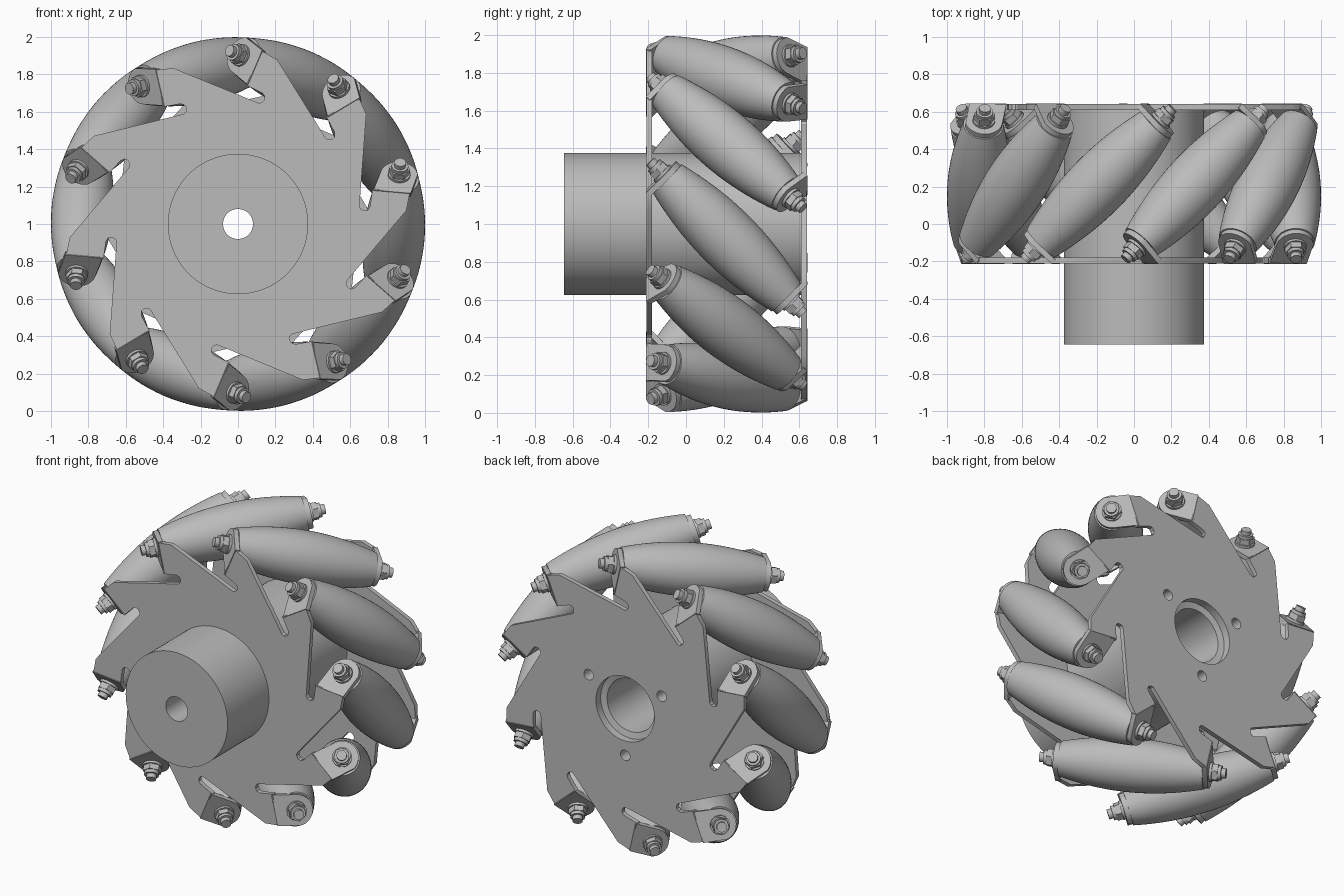
import bpy, bmesh, math
from mathutils import Matrix, Vector

if "Cube" in bpy.data.objects:
    bpy.data.objects.remove(bpy.data.objects["Cube"], do_unlink=True)

COUNT = 10
STEP = 2 * math.pi / COUNT
PHASE = math.radians(23)
MID_Y = 0.215        # middle plane of the wheel
ORBIT = 0.835        # distance of roller centres from the axle
HALF = 0.445         # half length of a roller
PLATE = 0.03         # sheet thickness

grey = bpy.data.materials.new("plain_grey")
grey.use_nodes = True
grey.diffuse_color = (0.5, 0.5, 0.5, 1)
grey.node_tree.nodes["Principled BSDF"].inputs["Base Color"].default_value = (0.5, 0.5, 0.5, 1)
parts = []


def add(name, mesh, matrix):
    ob = bpy.data.objects.new(name, mesh)
    bpy.context.collection.objects.link(ob)
    ob.matrix_world = matrix
    parts.append(ob)
    return ob


def to_mesh(bm, name):
    bmesh.ops.remove_doubles(bm, verts=bm.verts, dist=1e-5)
    bmesh.ops.recalc_face_normals(bm, faces=bm.faces)
    mesh = bpy.data.meshes.new(name)
    bm.to_mesh(mesh)
    bm.free()
    mesh.materials.append(grey)
    return mesh


def lathe(name, profile, segments=64, closed=False):
    """Spin (radius, height) points about local z."""
    bm = bmesh.new()
    vs = [bm.verts.new((r, 0, h)) for r, h in profile]
    loop = vs + vs[:1] if closed else vs
    edges = [bm.edges.new(pair) for pair in zip(loop, loop[1:])]
    bmesh.ops.spin(bm, geom=vs + edges, cent=(0, 0, 0), axis=(0, 0, 1),
                   angle=2 * math.pi, steps=segments)
    return to_mesh(bm, name)


def sheet(name, outline, z0, z1):
    """Extrude a flat outline between two heights."""
    bm = bmesh.new()
    face = bm.faces.new([bm.verts.new((x, y, z0)) for x, y in outline])
    top = bmesh.ops.extrude_face_region(bm, geom=[face])
    bmesh.ops.translate(bm, vec=(0, 0, z1 - z0),
                        verts=[g for g in top["geom"] if isinstance(g, bmesh.types.BMVert)])
    return to_mesh(bm, name)


def stack(name, steps, z, segments):
    """Cylinders of (radius, height) piled up from height z."""
    bm = bmesh.new()
    for r, h in steps:
        bmesh.ops.create_cone(bm, cap_ends=True, segments=segments, radius1=r, radius2=r,
                              depth=h, matrix=Matrix.Translation((0, 0, z + h / 2)))
        z += h
    mesh = bpy.data.meshes.new(name)
    bm.to_mesh(mesh)
    bm.free()
    mesh.materials.append(grey)
    return mesh


def frame(k):
    return Matrix.Translation((0, MID_Y, 1)) @ Matrix.Rotation(PHASE + k * STEP, 4, "Y")


# Frame of a roller end: x along the tab, y towards the axle, z out along the roller axis
q, inward, out = Vector((-1, 1, 0)).normalized(), Vector((0, 0, -1)), Vector((-1, -1, 0)).normalized()
end_frame = Matrix((q, inward, out)).transposed().to_4x4()
end_frame.translation = (0, 0, ORBIT)
half_turn = Matrix.Rotation(math.pi, 4, "Z")

# Shared meshes: barrel roller, bent tab, washer and bolt, hex nut
RINGS = 24
stations = [HALF * (2 * i / RINGS - 1) for i in range(RINGS + 1)]
barrel = [(0, -HALF)] + [(1 - math.hypot(ORBIT, s / math.sqrt(2)), s) for s in stations] + [(0, HALF)]
roller_mesh = lathe("roller", barrel, 48)

arc = [math.radians(80 - 160 * i / 12) for i in range(13)]
tab_outline = [(-0.13, -0.07), (-0.13, 0.13)] + [(0.1 * math.cos(a), 0.1 * math.sin(a)) for a in arc]
tab_mesh = sheet("tab", tab_outline, HALF, HALF + PLATE)
bolt_mesh = stack("bolt", [(0.06, 0.015), (0.035, 0.035), (0.045, 0.02), (0.031, 0.027)], HALF + PLATE, 24)
nut_mesh = stack("nut", [(0.056, 0.035)], HALF + PLATE + 0.015, 6)

for k in range(COUNT):
    add(f"roller_{k}", roller_mesh, frame(k) @ end_frame)
    for side, turn in (("front", Matrix.Identity(4)), ("back", half_turn)):
        m = frame(k) @ turn @ end_frame
        add(f"{side}_tab_{k}", tab_mesh, m)
        add(f"{side}_bolt_{k}", bolt_mesh, m)
        add(f"{side}_nut_{k}", nut_mesh, m)

# Slotted side plates: (sideways, outward) points of one arm, repeated around
arm = [(0.15, 0.89), (0.24, 0.9), (0.25, 0.70), (0.155, 0.695), (0.136, 0.685),
       (0.13, 0.667), (0.136, 0.648), (0.15, 0.638)]
outline = []
for k in range(COUNT):
    c, s = math.cos(k * STEP), math.sin(k * STEP)
    outline += [(-(t * c + r * s), -(r * c - t * s)) for t, r in arm]
stand = Matrix.Rotation(-math.pi / 2, 4, "X")     # local z becomes +y
plate_mesh = sheet("side_plate", outline, -0.425, PLATE - 0.425)
front_plate = add("front_plate", plate_mesh, frame(0) @ stand)
back_plate = add("back_plate", plate_mesh.copy(), frame(0) @ half_turn @ stand)

# Hub with a stepped bore
hub_profile = [(0.08, -0.645), (0.375, -0.645), (0.375, 0.615), (0.215, 0.615),
               (0.215, 0.59), (0.175, 0.58), (0.175, -0.1), (0.08, -0.1)]
hub = add("hub", lathe("hub", hub_profile, 96, True), Matrix.Translation((0, 0, 1)) @ stand)


def drill(targets, radius, x, z, y0, y1):
    cutter = add("drill", stack("drill", [(radius, y1 - y0)], y0, 48),
                 Matrix.Translation((x, 0, z)) @ stand)
    parts.remove(cutter)
    cutter.hide_render = True
    for ob in targets:
        mod = ob.modifiers.new("hole", "BOOLEAN")
        mod.operation, mod.solver, mod.object = "DIFFERENCE", "EXACT", cutter
        bpy.context.view_layer.update()
        bpy.context.view_layer.objects.active = ob
        bpy.ops.object.modifier_apply(modifier=mod.name)
    bpy.data.objects.remove(cutter, do_unlink=True)


# Axle bores and three screw holes in the back
drill([front_plate], 0.2, 0, 1, -0.4, 0)
drill([back_plate], 0.215, 0, 1, 0.5, 0.8)
for i in range(3):
    a = math.radians(-90 + 120 * i)
    drill([back_plate, hub], 0.035, 0.31 * math.cos(a), 1 + 0.31 * math.sin(a), 0.4, 0.8)

# Smooth round surfaces, keep edges sharp
bpy.ops.object.select_all(action="DESELECT")
for ob in parts:
    ob.select_set(True)
bpy.context.view_layer.objects.active = hub
bpy.ops.object.shade_smooth_by_angle(angle=math.radians(30))
